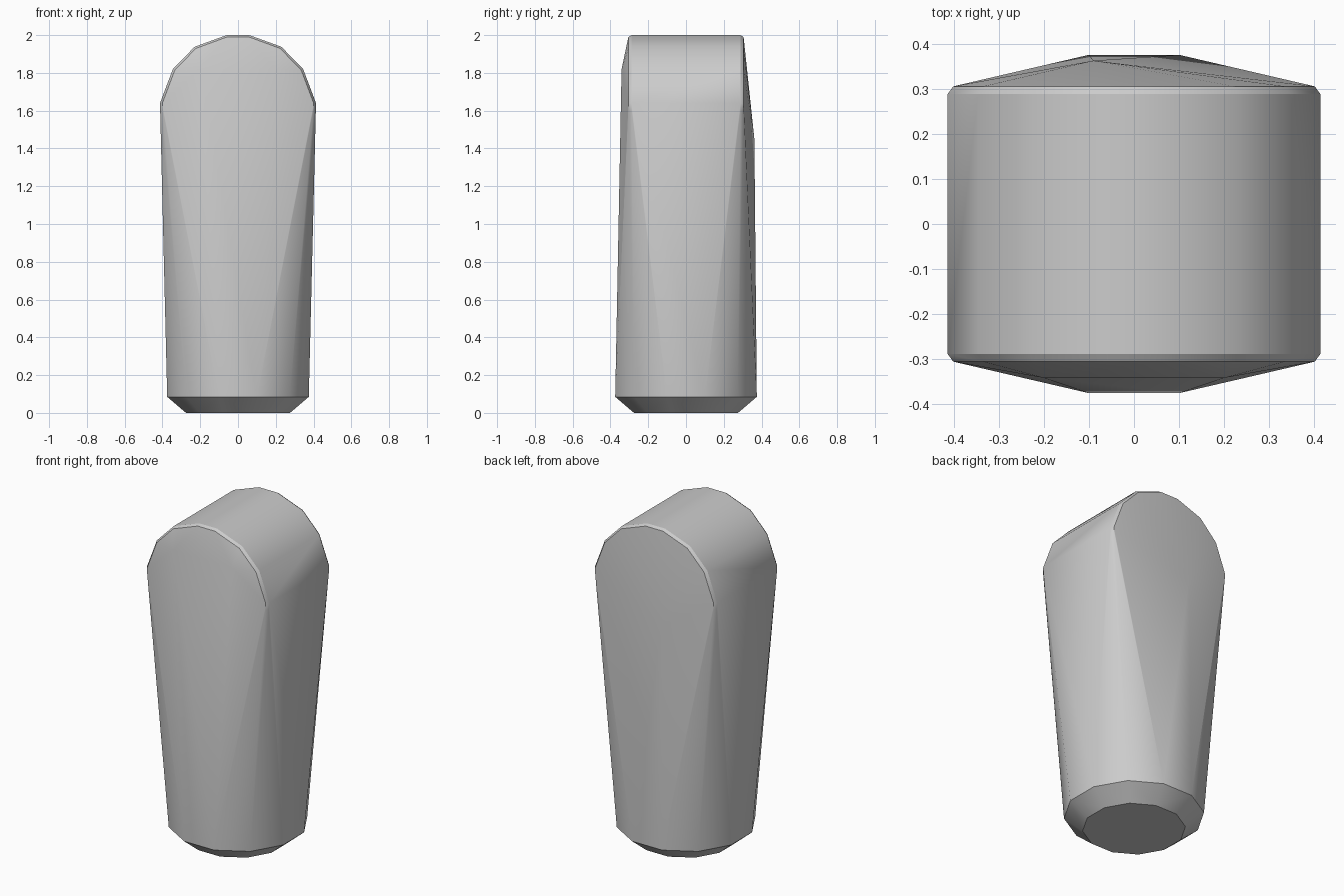
import bpy, bmesh, math

cube = bpy.data.objects.get("Cube")
if cube:
    bpy.data.objects.remove(cube)

mat = bpy.data.materials.new("plain grey")
mat.use_nodes = True
grey = (0.6, 0.6, 0.6, 1)
mat.diffuse_color = grey
mat.node_tree.nodes["Principled BSDF"].inputs["Base Color"].default_value = grey

points = []


def ring(radius, z, sides=12):
    """Round foot outline with a flat facing each axis."""
    for i in range(sides):
        a = 2 * math.pi * (i + 0.5) / sides
        points.append((radius * math.cos(a), radius * math.sin(a), z))


# Chamfered round foot
ring(0.285, 0)
ring(0.388, 0.085)

# Rounded head running front to back, with a narrow chamfer at each end
arch = [(0.41, 1.6), (0.413, 1.64), (0.345, 1.82), (0.23, 1.938), (0.06, 2.0)]
centre = 1.6
for x, z in arch:
    for side in (-1, 1):
        for end in (-1, 1):
            points.append((side * x, end * 0.288, z))
            points.append((side * x * 0.97, end * 0.305, centre + (z - centre) * 0.975))

# Slight bulge of the front and back faces
points += [(-0.2, -0.341, 1.82), (0.2, -0.341, 1.82), (-0.09, 0.362, 1.45)]

# Wrap all sections in one convex skin
bm = bmesh.new()
for p in points:
    bm.verts.new(p)
hull = bmesh.ops.convex_hull(bm, input=bm.verts)
loose = {g for g in hull["geom_interior"] + hull["geom_unused"]
         if isinstance(g, bmesh.types.BMVert)}
bmesh.ops.delete(bm, geom=list(loose), context="VERTS")
bmesh.ops.dissolve_limit(bm, angle_limit=math.radians(0.5), verts=bm.verts, edges=bm.edges)
bmesh.ops.recalc_face_normals(bm, faces=bm.faces)

mesh = bpy.data.meshes.new("rounded_peg")
bm.to_mesh(mesh)
bm.free()
mesh.materials.append(mat)
peg = bpy.data.objects.new("rounded_peg", mesh)
bpy.context.collection.objects.link(peg)

bpy.context.view_layer.objects.active = peg
peg.select_set(True)
bpy.ops.object.shade_smooth_by_angle(angle=math.radians(30))
